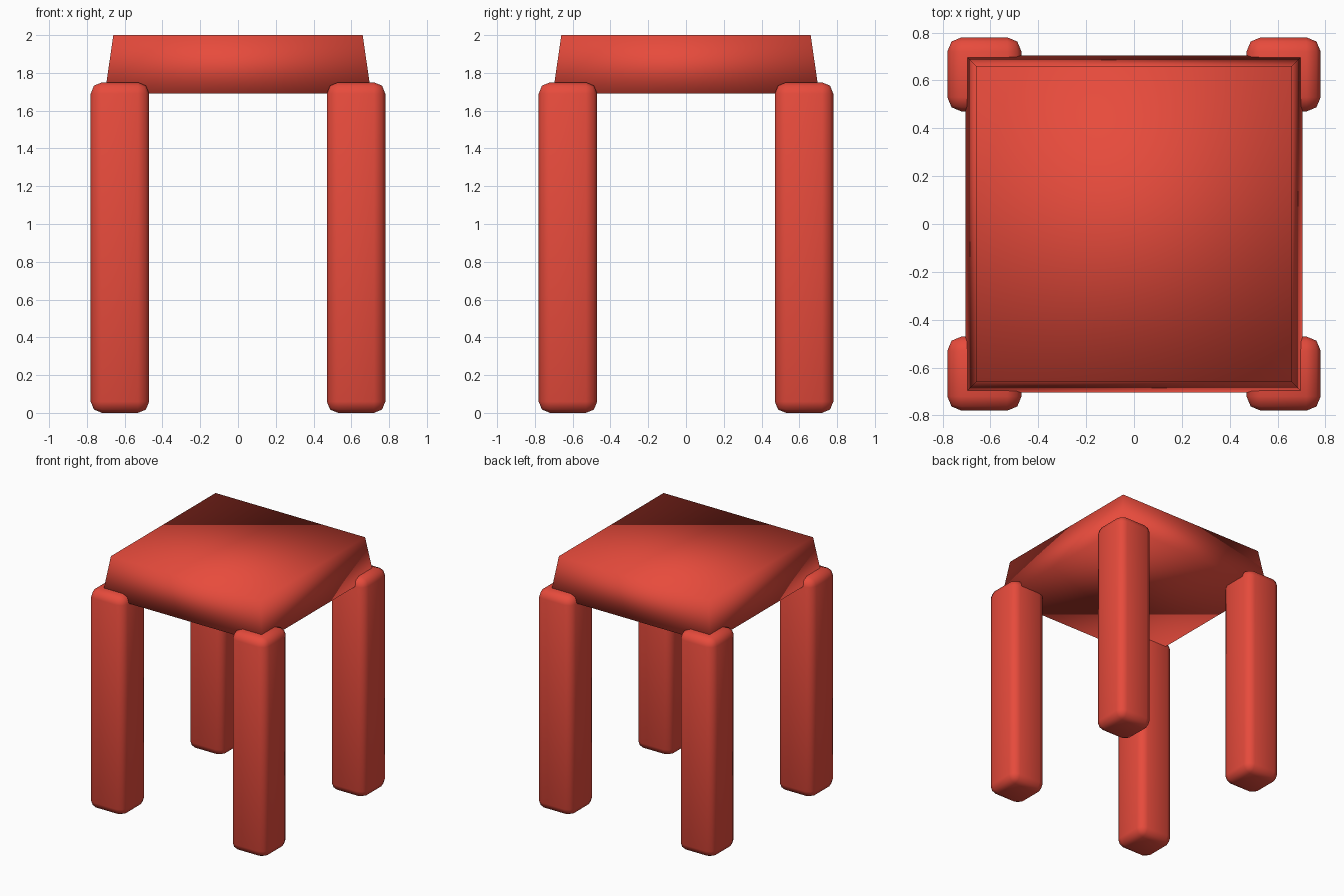
import bpy
import bmesh

# Remove the default object
cube = bpy.data.objects.get("Cube")
if cube:
    bpy.data.objects.remove(cube, do_unlink=True)

# Single painted finish
RED = (0.80, 0.07, 0.045, 1.0)
red_paint = bpy.data.materials.new("red_paint")
red_paint.use_nodes = True
red_paint.diffuse_color = RED
red_paint.node_tree.nodes["Principled BSDF"].inputs["Base Color"].default_value = RED


def tapered_box(name, center, bottom_half, top_half, z_low, z_high, bevel=0.0):
    """Smooth-shaded square block, optionally tapered and rounded."""
    bm = bmesh.new()
    bmesh.ops.create_cube(bm, size=2)
    for v in bm.verts:
        top = v.co.z > 0
        half = top_half if top else bottom_half
        v.co.x = center[0] + v.co.x * half
        v.co.y = center[1] + v.co.y * half
        v.co.z = z_high if top else z_low
    if bevel:
        bmesh.ops.bevel(bm, geom=bm.edges[:], offset=bevel, segments=2,
                        profile=0.5, affect='EDGES')
    for f in bm.faces:
        f.smooth = True
    mesh = bpy.data.meshes.new(name)
    bm.to_mesh(mesh)
    bm.free()
    mesh.materials.append(red_paint)
    obj = bpy.data.objects.new(name, mesh)
    bpy.context.scene.collection.objects.link(obj)
    return obj


# Seat: slab narrowing towards the top
tapered_box("seat", (0, 0), 0.705, 0.66, 1.69, 2.0)

# Legs: rounded square posts at the four corners
LEG_POS, LEG_HALF = 0.625, 0.155
for side_x, x_name in ((1, "left"), (-1, "right")):
    for side_y, y_name in ((-1, "front"), (1, "back")):
        tapered_box(f"{y_name}_{x_name}_leg", (side_x * LEG_POS, side_y * LEG_POS),
                    LEG_HALF, LEG_HALF, 0.0, 1.75, bevel=0.06)
